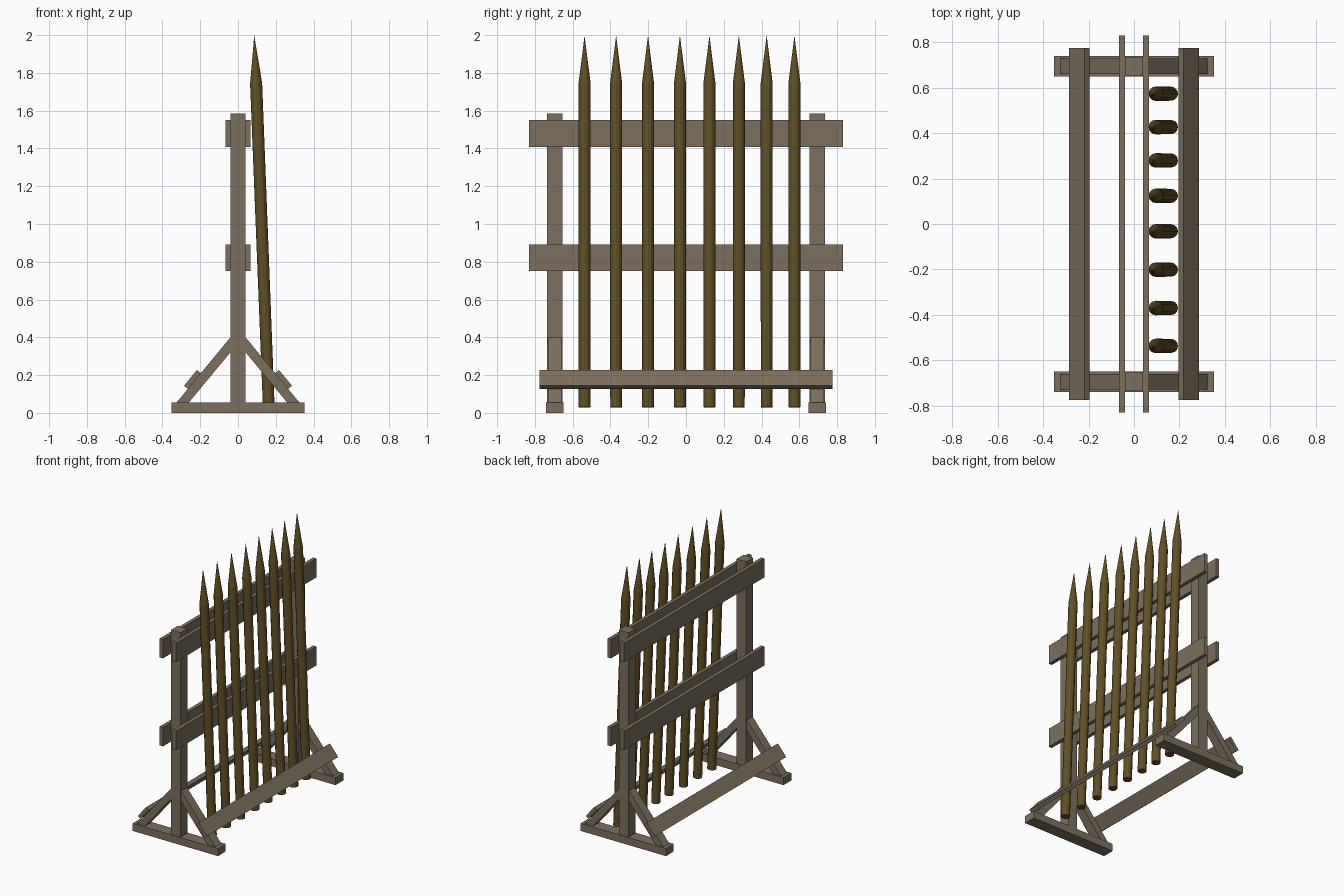
import bpy
import bmesh
from mathutils import Vector, Matrix

if "Cube" in bpy.data.objects:
    bpy.data.objects.remove(bpy.data.objects["Cube"])


def material(name, color):
    m = bpy.data.materials.new(name)
    m.diffuse_color = color
    m.use_nodes = True
    m.node_tree.nodes["Principled BSDF"].inputs["Base Color"].default_value = m.diffuse_color
    return m


FRAME = material("weathered_wood", (0.20, 0.16, 0.11, 1))
STAKE = material("dark_wood", (0.12, 0.08, 0.018, 1))


def finish(name, bm, mat):
    bmesh.ops.recalc_face_normals(bm, faces=bm.faces)
    me = bpy.data.meshes.new(name)
    bm.to_mesh(me)
    bm.free()
    me.materials.append(mat)
    ob = bpy.data.objects.new(name, me)
    bpy.context.collection.objects.link(ob)
    return ob


def beam(name, profile, y0, y1):
    """Extrude an (x, z) profile from y0 to y1."""
    bm = bmesh.new()
    face = bm.faces.new([bm.verts.new((x, y0, z)) for x, z in profile])
    ext = bmesh.ops.extrude_face_region(bm, geom=[face])
    verts = [v for v in ext["geom"] if isinstance(v, bmesh.types.BMVert)]
    bmesh.ops.translate(bm, verts=verts, vec=(0, y1 - y0, 0))
    return finish(name, bm, FRAME)


def rect(x0, x1, z0, z1):
    return [(x0, z0), (x1, z0), (x1, z1), (x0, z1)]


# Two end frames: foot, post and a pair of diagonal braces
for end, y in (("front", -0.695), ("back", 0.695)):
    beam(end + "_foot", rect(-0.353, 0.353, 0, 0.056), y - 0.046, y + 0.046)
    beam(end + "_post", rect(-0.04, 0.04, 0.05, 1.585), y - 0.041, y + 0.041)
    for side, s in (("left", -1), ("right", 1)):
        brace = [(0.03, 0.412), (0.325, 0.055), (0.26, 0.055), (0.03, 0.333)]
        beam(f"{end}_{side}_brace", [(s * x, z) for x, z in brace], y - 0.035, y + 0.035)

# Long planks on both sides: two rails on the posts, one tilted board on the braces
for side, s in (("left", -1), ("right", 1)):
    for level, z in (("lower", 0.75), ("upper", 1.408)):
        x0, x1 = sorted((s * 0.04, s * 0.067))
        beam(f"{side}_{level}_rail", rect(x0, x1, z, z + 0.142), -0.83, 0.83)
    board = [(0.196, 0.21), (0.265, 0.127), (0.286, 0.144), (0.217, 0.227)]
    beam(side + "_brace_board", [(s * x, z) for x, z in board], -0.776, 0.776)

# Leaning sharpened stakes
SIDES = 12
base, tip = Vector((0.163, 0, 0.03)), Vector((0.086, 0, 1.998))
axis = tip - base
rot = axis.to_track_quat('Z', 'Y').to_matrix().to_4x4()
shaft = 1.715
for i, y in enumerate((-0.537, -0.37, -0.201, -0.032, 0.124, 0.28, 0.427, 0.574)):
    bm = bmesh.new()
    for r0, r1, z0, z1 in ((0.031, 0.032, 0, shaft), (0.032, 0, shaft, axis.length)):
        bmesh.ops.create_cone(bm, cap_ends=(z0 == 0), segments=SIDES, radius1=r0, radius2=r1,
                              depth=z1 - z0, matrix=Matrix.Translation((0, 0, (z0 + z1) / 2)))
    # remove the hidden cap between shaft and point, then weld
    caps = [f for f in bm.faces if len(f.verts) > 4 and f.calc_center_median().z > 0.1]
    bmesh.ops.delete(bm, geom=caps, context='FACES_ONLY')
    bmesh.ops.remove_doubles(bm, verts=bm.verts, dist=0.0005)
    bm.transform(Matrix.Translation(base + Vector((0, y, 0))) @ rot)
    finish(f"stake_{i + 1}", bm, STAKE)
